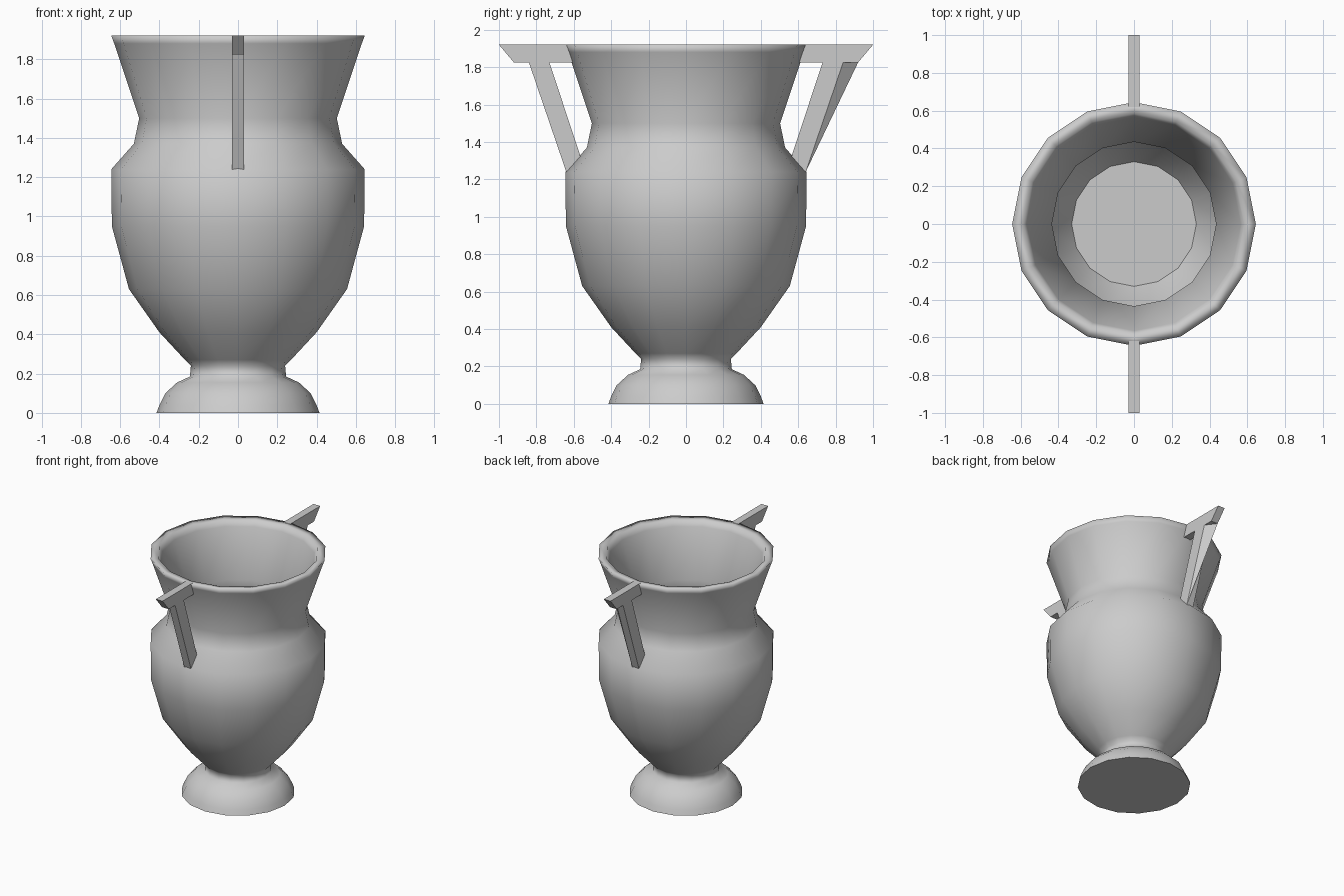
import bpy, bmesh
from math import cos, sin, tau

cube = bpy.data.objects.get("Cube")
if cube:
    bpy.data.objects.remove(cube, do_unlink=True)

stone = bpy.data.materials.new("grey_stone")
stone.use_nodes = True
GREY = (0.6, 0.6, 0.6, 1)
stone.diffuse_color = GREY
stone.node_tree.nodes["Principled BSDF"].inputs["Base Color"].default_value = GREY

SIDES = 16


def finish(bm, name):
    mesh = bpy.data.meshes.new(name)
    bm.to_mesh(mesh)
    bm.free()
    mesh.materials.append(stone)
    obj = bpy.data.objects.new(name, mesh)
    bpy.context.collection.objects.link(obj)
    return obj


def lathe(name, profile):
    """Turn a (radius, height) profile, closing both ends with flat discs."""
    bm = bmesh.new()
    rings = [[bm.verts.new((r * cos(tau * i / SIDES), r * sin(tau * i / SIDES), z))
              for i in range(SIDES)] for r, z in profile]
    for low, high in zip(rings, rings[1:]):
        for i in range(SIDES):
            j = (i + 1) % SIDES
            bm.faces.new((low[i], low[j], high[j], high[i])).smooth = True
    bm.faces.new(rings[0][::-1])
    bm.faces.new(rings[-1])
    return finish(bm, name)


def slab(name, outline, side, half=0.03):
    """Extrude a (y, z) outline across x; side is -1 for front, 1 for back."""
    bm = bmesh.new()
    left, right = [[bm.verts.new((x, side * y, z)) for y, z in outline]
                   for x in (-half, half)]
    bm.faces.new(left)
    bm.faces.new(right[::-1])
    for i in range(len(outline)):
        j = (i + 1) % len(outline)
        bm.faces.new((left[i], right[i], right[j], left[j]))
    bmesh.ops.recalc_face_normals(bm, faces=bm.faces)
    return finish(bm, name)


# Vase body: foot, stem, belly, shoulder, flared neck, then the hollow inside
foot = [(0.415, 0), (0.40, 0.04), (0.37, 0.10), (0.31, 0.155), (0.245, 0.185)]
belly = [(0.24, 0.24), (0.27, 0.27), (0.40, 0.41), (0.555, 0.63),
         (0.642, 0.95), (0.645, 1.24)]
neck = [(0.53, 1.37), (0.503, 1.5), (0.63, 1.88), (0.645, 1.92)]
inside = [(0.585, 1.915), (0.565, 1.87), (0.435, 1.5), (0.46, 1.34),
          (0.57, 1.21), (0.57, 0.96), (0.49, 0.66), (0.33, 0.42)]
lathe("vase_body", foot + belly + neck + inside)

# Two handles: a tapered bar at the rim and a strut slanting to the shoulder
bar = [(1.0, 1.92), (0.62, 1.92), (0.59, 1.825), (0.92, 1.825)]
strut = [(0.84, 1.825), (0.73, 1.825), (0.56, 1.31), (0.64, 1.24)]
for label, side in (("front", -1), ("back", 1)):
    slab(label + "_handle_bar", bar, side)
    slab(label + "_handle_strut", strut, side)

# Thin web outside the back strut
bm = bmesh.new()
bm.faces.new([bm.verts.new(p) for p in
              ((0.03, 0.64, 1.24), (-0.03, 0.92, 1.825), (0.03, 0.84, 1.825))])
finish(bm, "back_handle_web")
